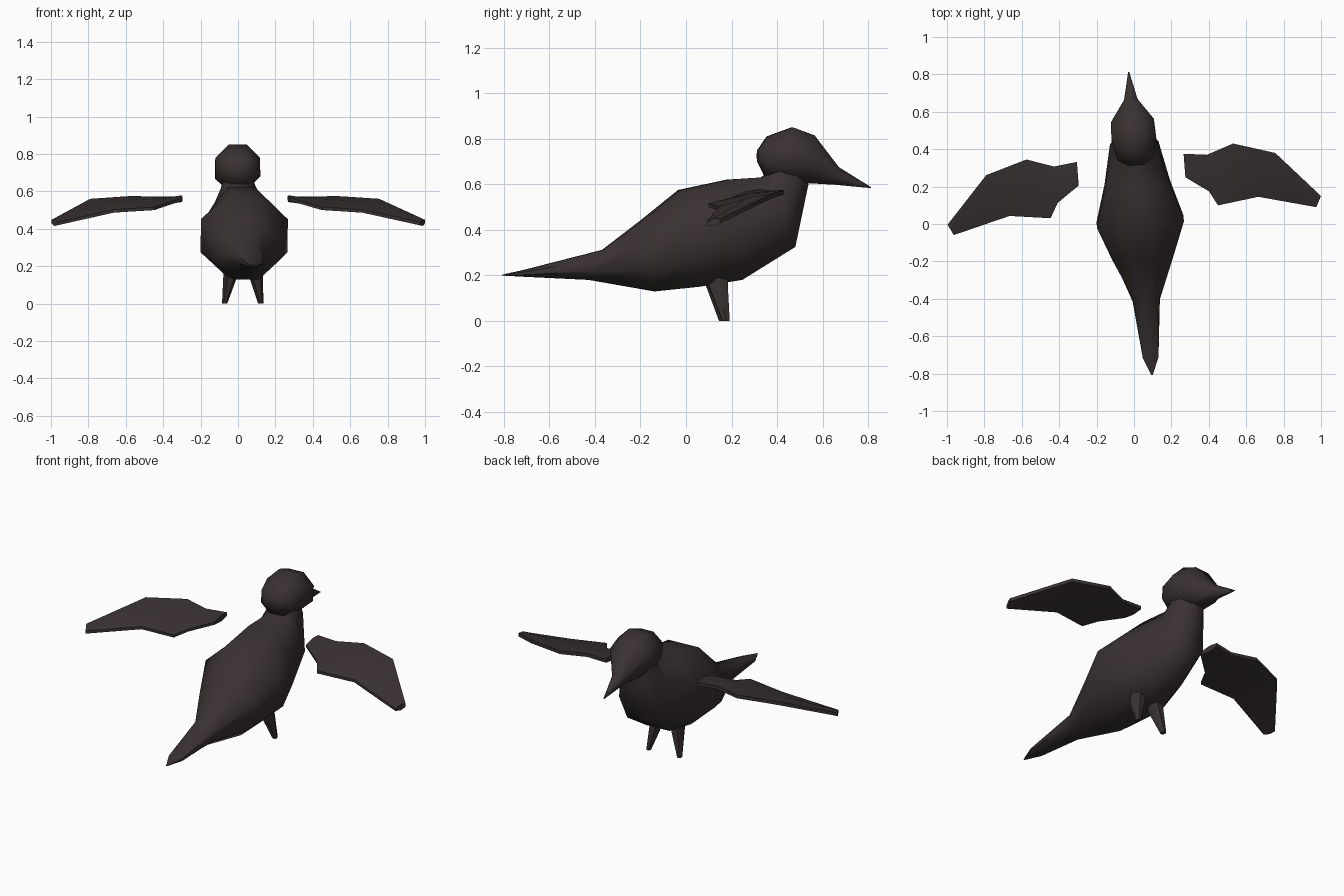
import bpy, bmesh, math
from mathutils import Matrix, Vector

if "Cube" in bpy.data.objects:
    bpy.data.objects.remove(bpy.data.objects["Cube"])

plumage = bpy.data.materials.new("dark_brown")
plumage.diffuse_color = (0.042, 0.031, 0.031, 1)
plumage.use_nodes = True
plumage.node_tree.nodes["Principled BSDF"].inputs["Base Color"].default_value = plumage.diffuse_color
TURN = Matrix.Rotation(math.radians(4.4), 4, 'Z')   # bird heads slightly off axis


def loft(name, rings, smooth=50):
    """Skin a list of equal-length point rings and cap both ends."""
    bm = bmesh.new()
    vs = [[bm.verts.new(TURN @ Vector(p)) for p in ring] for ring in rings]
    n = len(rings[0])
    for a, b in zip(vs, vs[1:]):
        for k in range(n):
            bm.faces.new((a[k], a[(k + 1) % n], b[(k + 1) % n], b[k]))
    bm.faces.new(vs[0])
    bm.faces.new(vs[-1])
    bmesh.ops.recalc_face_normals(bm, faces=bm.faces)
    me = bpy.data.meshes.new(name)
    bm.to_mesh(me)
    bm.free()
    me.materials.append(plumage)
    ob = bpy.data.objects.new(name, me)
    bpy.context.collection.objects.link(ob)
    bpy.ops.object.select_all(action='DESELECT')
    ob.select_set(True)
    bpy.context.view_layer.objects.active = ob
    bpy.ops.object.shade_smooth_by_angle(angle=math.radians(smooth))
    return ob


def section(yt, zt, yb, zb, half, cx=0.034):
    """Octagonal section between a top point and a bottom point."""
    ring = []
    for k in range(8):
        a = (k + 0.5) * math.pi / 4
        u, v = (f(a) / math.cos(math.pi / 8) for f in (math.cos, math.sin))
        ring.append((cx + half * u, (yt + yb) / 2 + v * (yt - yb) / 2,
                     (zt + zb) / 2 + v * (zt - zb) / 2))
    return ring


# body, from tail tip to neck
loft("body", [section(*s) for s in [
    (-0.813, 0.203, -0.813, 0.199, 0.004),
    (-0.72, 0.223, -0.72, 0.194, 0.042),
    (-0.37, 0.312, -0.43, 0.18, 0.073),
    (-0.20, 0.44, -0.14, 0.13, 0.165),
    (-0.03, 0.575, 0.05, 0.15, 0.233),
    (0.18, 0.62, 0.24, 0.18, 0.175),
    (0.33, 0.63, 0.475, 0.325, 0.13),
    (0.345, 0.64, 0.535, 0.605, 0.09),
    (0.36, 0.70, 0.52, 0.68, 0.07)]])

# head and beak, from nape to beak tip
loft("head", [section(*s) for s in [
    (0.312, 0.75, 0.312, 0.70, 0.04),
    (0.355, 0.81, 0.345, 0.635, 0.095),
    (0.465, 0.85, 0.44, 0.61, 0.12),
    (0.56, 0.815, 0.535, 0.605, 0.115),
    (0.67, 0.675, 0.655, 0.598, 0.036),
    (0.813, 0.587, 0.813, 0.583, 0.003)]])

# wings: leading and trailing edge (x, y, z) at each station
STATIONS = [
    ((0.286, 0.354, 0.563), (0.286, 0.228, 0.558)),
    ((0.410, 0.339, 0.562), (0.405, 0.144, 0.522)),
    ((0.554, 0.388, 0.565), (0.449, 0.065, 0.508)),
    ((0.775, 0.321, 0.550), (0.667, 0.094, 0.494)),
    ((1.001, 0.073, 0.438), (0.972, 0.015, 0.427))]
for name, side in (("right_wing", 1), ("left_wing", -1)):
    rings = []
    for lead, trail in STATIONS:
        l, t = Vector(lead), Vector(trail)
        m = l.lerp(t, 0.45)
        pts = [(l, 0.010), (m, 0.018), (t, 0.008), (t, -0.008), (m, -0.018), (l, -0.010)]
        rings.append([(0.007 + side * p.x, p.y, p.z + h) for p, h in pts])
    loft(name, rings, 40)

# legs: tapered stubs splayed outward
for name, side in (("right_leg", 1), ("left_leg", -1)):
    rings = []
    for off, y, z, rx, ry in ((0.055, 0.125, 0.24, 0.047, 0.06),
                              (0.066, 0.132, 0.16, 0.040, 0.049),
                              (0.097, 0.166, 0.0, 0.014, 0.018)):
        rings.append([(0.038 + side * off + rx * math.cos(k * math.pi / 3),
                       y + ry * math.sin(k * math.pi / 3), z) for k in range(6)])
    loft(name, rings)
